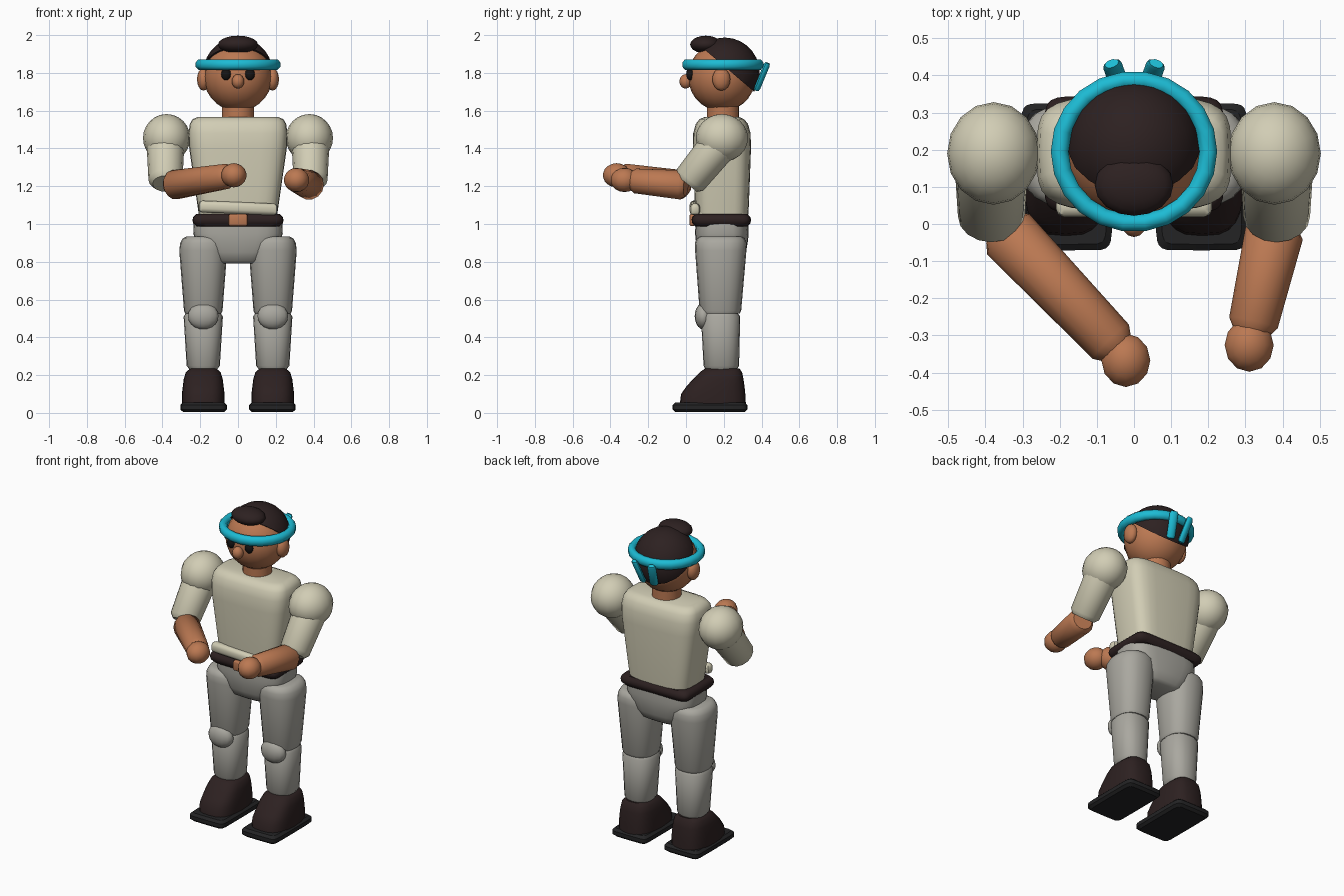
import bpy, bmesh, math
from mathutils import Vector, Matrix

if "Cube" in bpy.data.objects:
    bpy.data.objects.remove(bpy.data.objects["Cube"])


def material(name, rgb):
    m = bpy.data.materials.new(name)
    m.diffuse_color = (*rgb, 1)
    m.use_nodes = True
    m.node_tree.nodes["Principled BSDF"].inputs["Base Color"].default_value = m.diffuse_color
    return m


SKIN = material("skin tan", (0.50, 0.19, 0.085))
SHIRT = material("shirt cream", (0.64, 0.61, 0.46))
PANTS = material("trouser grey", (0.40, 0.39, 0.35))
DARK = material("dark brown", (0.026, 0.015, 0.015))
BAND = material("band cyan", (0.012, 0.50, 0.66))
SOLE = material("sole charcoal", (0.017, 0.017, 0.018))
EYE = material("eye black", (0.008, 0.007, 0.007))


def finish(name, bm, mat, angle=45):
    bmesh.ops.recalc_face_normals(bm, faces=bm.faces[:])
    me = bpy.data.meshes.new(name)
    bm.to_mesh(me)
    bm.free()
    me.materials.append(mat)
    me.shade_smooth()
    me.set_sharp_from_angle(angle=math.radians(angle))
    ob = bpy.data.objects.new(name, me)
    bpy.context.collection.objects.link(ob)
    return ob


def ball(name, c, r, mat, u=18, v=12, cut=None):
    """Ellipsoid, optionally trimmed by a plane (point, normal)."""
    bm = bmesh.new()
    bmesh.ops.create_uvsphere(bm, u_segments=u, v_segments=v, radius=1)
    bm.transform(Matrix.Translation(c) @ Matrix.Diagonal((*r, 1)))
    if cut:
        res = bmesh.ops.bisect_plane(bm, geom=bm.verts[:] + bm.edges[:] + bm.faces[:],
                                     plane_co=cut[0], plane_no=cut[1], clear_inner=True)
        rim = [e for e in res["geom_cut"] if isinstance(e, bmesh.types.BMEdge)]
        bmesh.ops.contextual_create(bm, geom=rim)
    return finish(name, bm, mat)


def loft(name, rings, mat, power=2.0, n=24, matrix=None, angle=45):
    """Stack of superellipse rings: (z, cx, cy, half_x, half_y)."""
    bm = bmesh.new()
    loops = []
    for z, cx, cy, hx, hy in rings:
        loop = []
        for i in range(n):
            a = 2 * math.pi * i / n
            c, s = math.cos(a), math.sin(a)
            x = math.copysign(abs(c) ** (2 / power), c)
            y = math.copysign(abs(s) ** (2 / power), s)
            loop.append(bm.verts.new((cx + hx * x, cy + hy * y, z)))
        loops.append(loop)
    for a, b in zip(loops, loops[1:]):
        for i in range(n):
            j = (i + 1) % n
            bm.faces.new((a[i], a[j], b[j], b[i]))
    bm.faces.new(loops[0])
    bm.faces.new(loops[-1])
    if matrix:
        bm.transform(matrix)
    return finish(name, bm, mat, angle)


def rod(name, p, q, r0, r1, mat, n=14, flat=1.0, soft=0.025):
    """Tapered limb with chamfered ends from p to q."""
    p, q = Vector(p), Vector(q)
    d = q - p
    m = Matrix.Translation(p) @ d.to_track_quat("Z", "Y").to_matrix().to_4x4()
    L = d.length
    rings = [(0, r0 * .75), (soft, r0), (L - soft, r1), (L, r1 * .75)]
    return loft(name, [(z, 0, 0, r, r * flat) for z, r in rings], mat, 2, n, m)


def block(name, c, size, mat, bevel, rot_y=0):
    bm = bmesh.new()
    bmesh.ops.create_cube(bm, size=1)
    bm.transform(Matrix.Diagonal((*size, 1)))
    bmesh.ops.bevel(bm, geom=bm.edges[:], offset=bevel, segments=2, profile=0.5, affect="EDGES")
    bm.transform(Matrix.Translation(c) @ Matrix.Rotation(rot_y, 4, "Y"))
    return finish(name, bm, mat)


# head and hair
ball("head", (0, .19, 1.78), (.181, .179, .183), SKIN, 20, 14)
loft("neck", [(1.53, 0, .195, .085, .085), (1.63, 0, .195, .085, .085)], SKIN)
ball("nose", (0, -.002, 1.755), (.033, .033, .038), SKIN, 12, 8)
ball("hair", (0, .205, 1.80), (.184, .185, .187), DARK, 20, 14,
     cut=((0, .22, 1.82), Vector((0, .85, 1)).normalized()))
ball("hair_bun", (0, .105, 1.95), (.106, .083, .047), DARK, 16, 10)

# headband ring
bm = bmesh.new()
N, K = 22, 8
grid = []
for i in range(N):
    a = 2 * math.pi * i / N
    row = []
    for k in range(K):
        b = 2 * math.pi * (k + .5) / K
        R = .2 + .026 * math.cos(b)
        row.append(bm.verts.new((R * math.cos(a), .195 + .965 * R * math.sin(a),
                                 1.844 + .03 * math.sin(b))))
    grid.append(row)
for i in range(N):
    for k in range(K):
        bm.faces.new((grid[i][k], grid[(i + 1) % N][k],
                      grid[(i + 1) % N][(k + 1) % K], grid[i][(k + 1) % K]))
finish("headband", bm, BAND, 60)

# torso, shirt fold, belt and hips
Y = .19
loft("torso", [(1.03, 0, Y, .205, .138), (1.10, 0, Y, .215, .143), (1.40, 0, Y, .258, .154),
               (1.48, 0, Y, .262, .152), (1.53, 0, Y, .255, .138), (1.555, 0, Y, .24, .118),
               (1.567, 0, Y, .21, .09)], SHIRT, 4, 28)
block("shirt_fold", (0, .047, 1.085), (.42, .055, .062), SHIRT, .02, .04)
loft("belt", [(.988, 0, .187, .222, .14), (1.005, 0, .187, .238, .154), (1.022, 0, .187, .241, .158),
              (1.037, 0, .187, .237, .153), (1.052, 0, .187, .222, .14)], DARK, 9, 24)
block("buckle", (0, .033, 1.021), (.1, .03, .062), SKIN, .008)
loft("hips", [(.79, 0, Y, .115, .085), (.805, 0, Y, .145, .108), (.85, 0, Y, .185, .128),
              (.91, 0, Y, .225, .138), (.95, 0, Y, .237, .142), (1.0, 0, Y, .235, .14)],
     PANTS, 3.2, 24)

for side, s in (("right", -1), ("left", 1)):
    # face details and band tails
    ball(f"{side}_eye", (s * .063, .021, 1.793), (.026, .02, .032), EYE, 12, 8)
    ball(f"{side}_ear", (s * .183, .187, 1.766), (.034, .048, .06), SKIN, 12, 8)
    rod(f"{side}_band_tail", (s * .038, .372, 1.708), (s * .06, .432, 1.852),
        .026, .026, BAND, 10, .6, .012)

    # leg
    x = s * .184
    loft(f"{side}_thigh", [(.525, x, .182, .095, .102), (.54, x, .182, .102, .11),
                           (.86, x, .184, .127, .136), (.90, x, .184, .122, .137),
                           (.925, x, .184, .108, .125), (.935, x, .184, .085, .105)], PANTS, 2.4, 20)
    ball(f"{side}_knee", (x, .092, .512), (.083, .046, .07), PANTS, 14, 10)
    loft(f"{side}_shin", [(.225, x, .187, .07, .08), (.25, x, .187, .088, .094),
                          (.51, x, .183, .104, .104), (.53, x, .183, .09, .09)], PANTS, 2.4, 20)
    # shoe: upper narrows backwards towards the ankle
    loft(f"{side}_shoe", [(.045, x, .142, .113, .175), (.10, x, .144, .113, .170),
                          (.14, x, .156, .108, .154), (.18, x, .171, .103, .133),
                          (.215, x, .185, .092, .112), (.236, x, .192, .068, .09)], DARK, 3, 24)
    loft(f"{side}_sole", [(.004, s * .182, .127, .108, .182), (.018, s * .182, .127, .123, .198),
                          (.042, s * .182, .127, .123, .198), (.056, s * .182, .127, .108, .182)],
         SOLE, 10, 24, angle=30)

    # shoulder and sleeve
    ball(f"{side}_shoulder", (s * .378, .19, 1.455), (.125, .138, .127), SHIRT, 16, 12)
    rod(f"{side}_sleeve", (s * .384, .19, 1.44), (s * .384, .005, 1.213), .1, .09, SHIRT, 16)

# forearms and hands (right one reaches across the body)
for side, elbow, wrist, hand in (
        ("right", (-.355, -.01, 1.205), (-.045, -.335, 1.255), (-.022, -.367, 1.258)),
        ("left", (.383, .0, 1.205), (.316, -.29, 1.23), (.31, -.326, 1.233))):
    rod(f"{side}_forearm", elbow, wrist, .079, .067, SKIN, 14)
    ball(f"{side}_hand", hand, (.067, .073, .064), SKIN, 12, 9)
